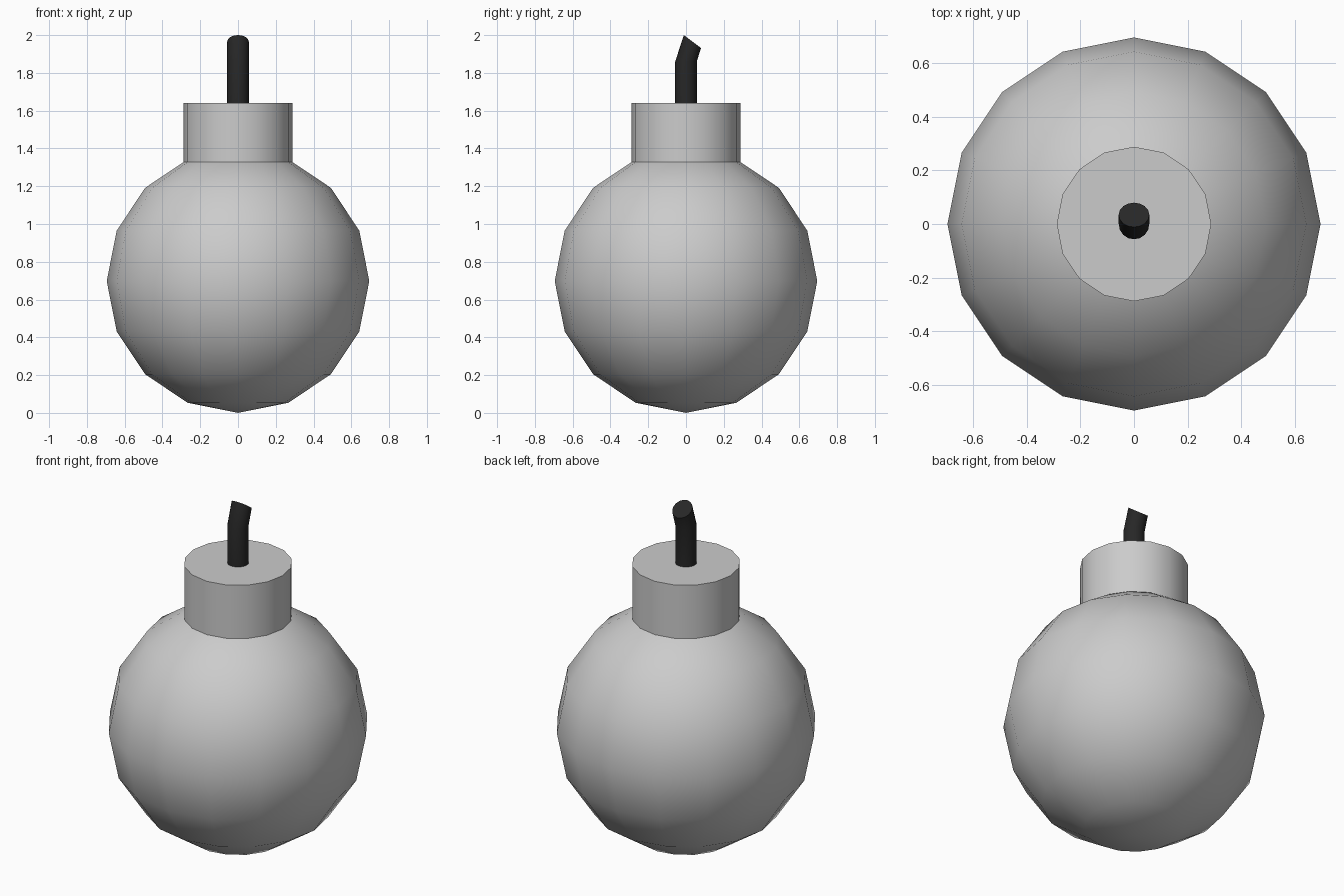
import bpy, math

if "Cube" in bpy.data.objects:
    bpy.data.objects.remove(bpy.data.objects["Cube"])

SEG = 16


def smooth(obj):
    bpy.ops.object.select_all(action='DESELECT')
    obj.select_set(True)
    bpy.context.view_layer.objects.active = obj
    bpy.ops.object.shade_smooth_by_angle(angle=math.radians(40))


def lofted(name, radius, rings):
    """Capped tube through rings given as (y, z, tilt about x)."""
    verts = []
    for y, z, tilt in rings:
        for i in range(SEG):
            a = math.tau * i / SEG
            s = radius * math.sin(a)
            verts.append((radius * math.cos(a), y + s * math.cos(tilt), z + s * math.sin(tilt)))
    n = len(rings)
    faces = [[r * SEG + i, r * SEG + (i + 1) % SEG, (r + 1) * SEG + (i + 1) % SEG, (r + 1) * SEG + i]
             for r in range(n - 1) for i in range(SEG)]
    faces.append(list(range(SEG))[::-1])
    faces.append(list(range((n - 1) * SEG, n * SEG)))
    mesh = bpy.data.meshes.new(name)
    mesh.from_pydata(verts, [], faces)
    obj = bpy.data.objects.new(name, mesh)
    bpy.context.collection.objects.link(obj)
    smooth(obj)
    return obj


# Round body
bpy.ops.mesh.primitive_uv_sphere_add(segments=SEG, ring_count=8, radius=0.695, location=(0, 0, 0.695))
body = bpy.context.object
body.name = "body"
body.location.z = 0.698
body.scale.z = 0.698 / 0.695
smooth(body)

# Neck collar
lofted("neck", 0.288, [(0, 1.325, 0), (0, 1.64, 0)])

# Bent fuse
fuse = lofted("fuse", 0.057, [(0, 1.63, 0), (0, 1.86, 0), (0.034, 1.966, math.radians(-37))])
black = bpy.data.materials.new("fuse_black")
black.diffuse_color = (0.02, 0.02, 0.02, 1)
black.use_nodes = True
black.node_tree.nodes["Principled BSDF"].inputs["Base Color"].default_value = black.diffuse_color
fuse.data.materials.append(black)
